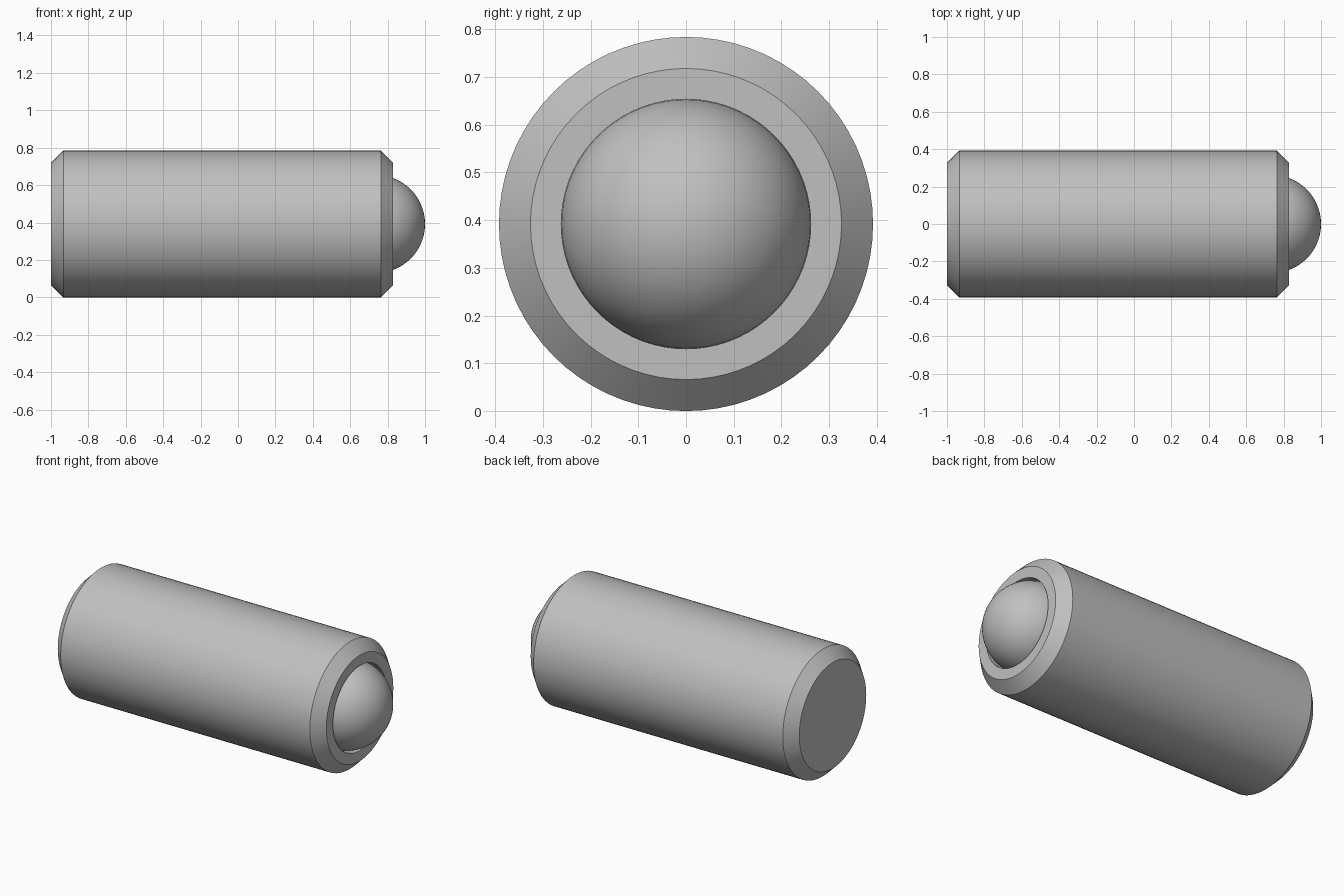
import bpy, bmesh, math
from mathutils import Matrix, Vector

cube = bpy.data.objects.get("Cube")
if cube:
    bpy.data.objects.remove(cube, do_unlink=True)

RADIUS = 0.392          # body radius, also the height of the axis
CHAMFER = 0.066
BACK, FRONT = -1.0, 0.83
BALL = 0.2615
BALL_X = 1.0 - BALL

steel = bpy.data.materials.new("steel_grey")
steel.use_nodes = True
colour = (0.53, 0.53, 0.53, 1)
steel.diffuse_color = colour
steel.node_tree.nodes["Principled BSDF"].inputs["Base Color"].default_value = colour


def finish(name, bm):
    """Turn a bmesh into a smooth-shaded object lying on the axis."""
    bmesh.ops.recalc_face_normals(bm, faces=bm.faces)
    mesh = bpy.data.meshes.new(name)
    bm.to_mesh(mesh)
    bm.free()
    mesh.materials.append(steel)
    obj = bpy.data.objects.new(name, mesh)
    obj.location.z = RADIUS
    bpy.context.collection.objects.link(obj)
    bpy.ops.object.select_all(action='DESELECT')
    obj.select_set(True)
    bpy.context.view_layer.objects.active = obj
    bpy.ops.object.shade_smooth_by_angle(angle=math.radians(30))


def lathe(name, profile, steps):
    """Spin (x, radius) points about the x axis."""
    bm = bmesh.new()
    verts = [bm.verts.new((x, 0, r)) for x, r in profile]
    edges = [bm.edges.new(pair) for pair in zip(verts, verts[1:])]
    bmesh.ops.spin(bm, geom=verts + edges, cent=(0, 0, 0), axis=(1, 0, 0),
                   angle=math.tau, steps=steps)
    bmesh.ops.remove_doubles(bm, verts=bm.verts, dist=1e-5)
    finish(name, bm)


# Chamfered cylinder with a blind bore in its front end
lathe("body", [
    (BACK, 0),
    (BACK, RADIUS - CHAMFER),
    (BACK + CHAMFER, RADIUS),
    (FRONT - CHAMFER, RADIUS),
    (FRONT, RADIUS - CHAMFER),
    (FRONT, BALL),
    (BALL_X - BALL, BALL),
    (BALL_X - BALL, 0),
], 72)

# Ball seated in the bore, poles along the axis
bm = bmesh.new()
bmesh.ops.create_uvsphere(bm, u_segments=72, v_segments=36, radius=BALL,
                          matrix=Matrix.Translation(Vector((BALL_X, 0, 0)))
                          @ Matrix.Rotation(math.pi / 2, 4, 'Y'))
finish("ball", bm)
